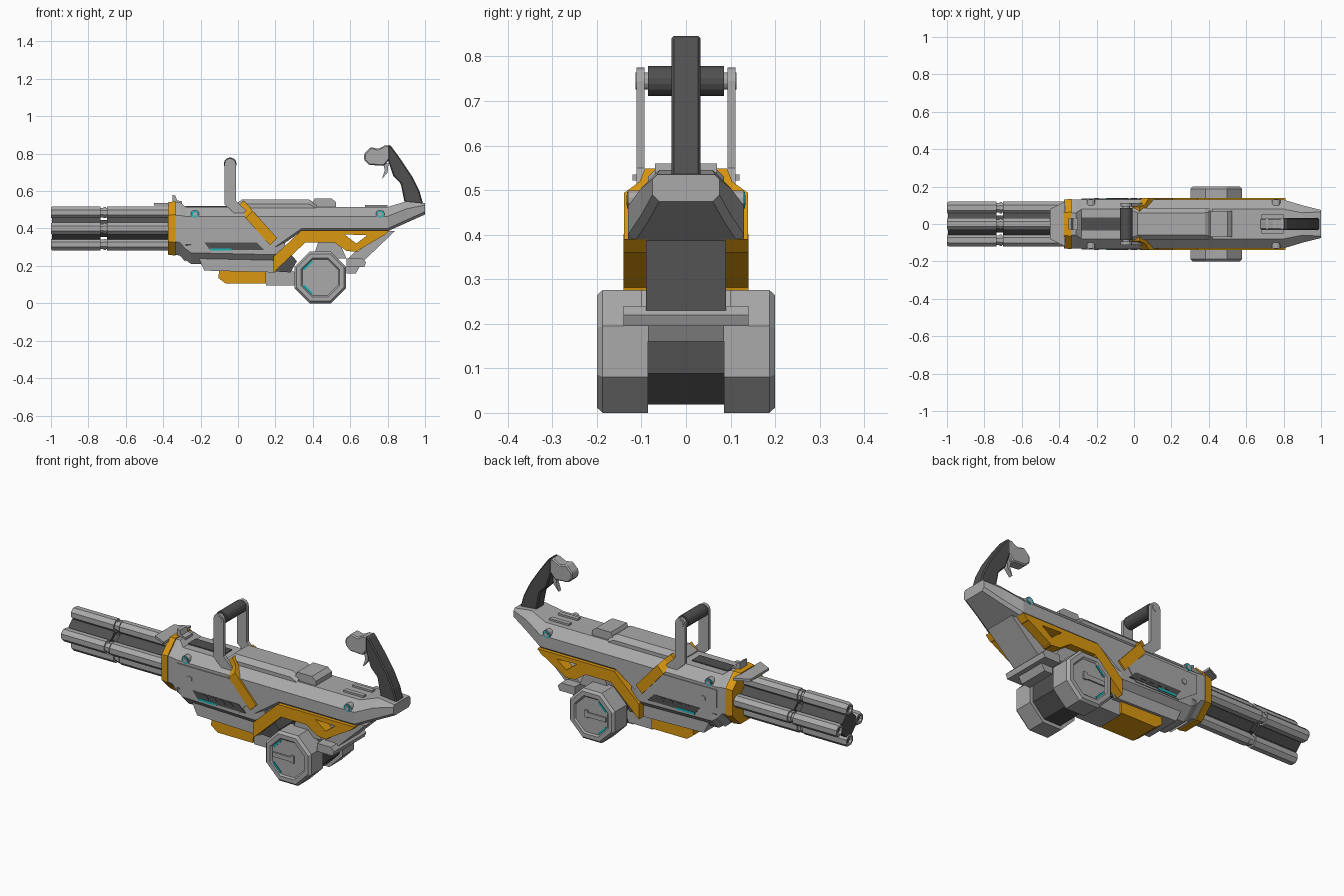
import bpy, bmesh, math
from mathutils import Vector

cube = bpy.data.objects.get("Cube")
if cube:
    bpy.data.objects.remove(cube, do_unlink=True)


def material(name, red, green, blue):
    mat = bpy.data.materials.new(name)
    mat.use_nodes = True
    mat.diffuse_color = (red, green, blue, 1)
    shader = mat.node_tree.nodes["Principled BSDF"]
    shader.inputs["Base Color"].default_value = mat.diffuse_color
    shader.inputs["Roughness"].default_value = .6
    return mat


GREY = material("light grey", .4, .4, .4)
DARK = material("dark grey", .08, .08, .08)
ORANGE = material("orange", .7, .31, .005)
CYAN = material("cyan", .01, .45, .48)

SIDE = .13      # half width of the body
FRAME = .14     # outer face of the orange frame
DECK = .515     # top of the body
AXIS = .4       # height of the barrel axis


def loft(name, rings, mat, closed=False):
    """Skin a row of equal rings, then cap the ends or join them up."""
    bm = bmesh.new()
    rows = [[bm.verts.new(point) for point in ring] for ring in rings]
    pairs = list(zip(rows, rows[1:]))
    if closed:
        pairs.append((rows[-1], rows[0]))
    else:
        bm.faces.new(rows[0])
        bm.faces.new(rows[-1])
    for near, far in pairs:
        for i in range(len(near)):
            bm.faces.new((near[i - 1], near[i], far[i], far[i - 1]))
    bmesh.ops.recalc_face_normals(bm, faces=bm.faces)
    mesh = bpy.data.meshes.new(name)
    bm.to_mesh(mesh)
    bm.free()
    mesh.materials.append(mat)
    ob = bpy.data.objects.new(name, mesh)
    bpy.context.scene.collection.objects.link(ob)
    return ob


def hull(name, stations, mat, keel=.03):
    """Loft eight-sided sections given as x, bottom, top, half width, top chamfer."""
    rings = []
    for x, low, high, wide, cut in stations:
        half = [(wide - keel, low), (wide, low + keel), (wide, high - cut), (wide - cut, high)]
        rings.append([(x, y, z) for y, z in half] + [(x, -y, z) for y, z in reversed(half)])
    return loft(name, rings, mat)


def prism(name, outline, inner, outer, mat, bevel=0):
    """Extrude an x-z outline between two y values."""
    ob = loft(name, [[(x, y, z) for x, z in outline] for y in (inner, outer)], mat)
    if bevel:
        mod = ob.modifiers.new("edge", "BEVEL")
        mod.width, mod.segments = bevel, 1


def block(name, outline, half, mat, bevel=0):
    """Extrude an outline evenly across the centre line."""
    prism(name, outline, -half, half, mat, bevel)


def pair(name, outline, inner, outer, mat):
    """Extrude an outline on both flanks."""
    for tag, side in (("left", 1), ("right", -1)):
        prism(name + "_" + tag, outline, side * inner, side * outer, mat)


def box(left, right, low, high):
    return [(left, low), (right, low), (right, high), (left, high)]


def lathe(name, profile, centre, mat, across=False, sides=8, closed=False):
    """Turn a profile of (distance, radius) about the x axis, or y if across."""
    rings = []
    for along, radius in profile:
        ring = []
        for i in range(sides):
            angle = math.tau * (i + .5) / sides
            u, v = radius * math.cos(angle), radius * math.sin(angle)
            ring.append(Vector((u, along, v) if across else (along, u, v)) + Vector(centre))
        rings.append(ring)
    return loft(name, rings, mat, closed)


def rod(name, start, end, radius, centre, mat, across=False, sides=8):
    return lathe(name, [(start, radius), (end, radius)], centre, mat, across, sides)


# Barrel cluster: four tubes round a dark core, necked at the clamp
TUBE = .036
NECK, CLAMP, ROOT = -.735, -.7, -.36
for name, start, end, radius in (("core_front", -.995, NECK, .065), ("core_neck", NECK, CLAMP, .05),
                                 ("core_rear", CLAMP, ROOT, .065)):
    rod(name, start, end, radius, (0, 0, AXIS), DARK)
for i in range(4):
    angle = i * math.pi / 2
    centre = (0, .087 * math.cos(angle), AXIS + .085 * math.sin(angle))
    lathe(f"muzzle_tube_{i}", [(-.96, .02), (-1, .02), (-1, .03), (-.99, TUBE), (NECK, TUBE), (NECK, .02)],
          centre, GREY, closed=True)
    rod(f"tube_neck_{i}", NECK, CLAMP, .027, centre, GREY)
    rod(f"tube_collar_{i}", NECK + .015, CLAMP - .005, .032, centre, GREY)
    rod(f"rear_tube_{i}", CLAMP, ROOT, TUBE, centre, GREY)
    rod(f"bore_ring_{i}", -.985, -.96, .02, centre, CYAN)
    rod(f"bore_{i}", -.988, -.96, .013, centre, DARK)

# Front collar, housing, lip and sight
hull("front_collar", [(-.375, .26, .54, SIDE, .07), (-.335, .255, .545, .135, .07)], ORANGE, .07)
hull("front_housing", [(-.335, .26, .54, SIDE, .07), (-.31, .255, .54, SIDE, .07),
                       (-.28, .22, DECK, SIDE, .05)], GREY, .07)
loft("front_lip", [[(-.45, -.08, z), (-.37, -.12, z), (-.37, .12, z), (-.45, .08, z)]
                   for z in (.522, .535)], GREY)
block("sight", [(-.35, .53), (-.35, .58), (-.335, .575), (-.325, .55), (-.3, .545), (-.3, .53)],
      .03, GREY)

# Main body, tapering into the stock
hull("upper_body", [(-.29, .3, DECK, SIDE, .05), (.19, .28, DECK, SIDE, .05), (.34, .385, DECK, SIDE, .05),
                    (.8, .385, DECK, SIDE, .05), (.9, .43, .545, .1, .04)], GREY, .015)
hull("stock_end", [(.9, .43, .545, .1, .04), (1, .475, .535, .075, .01)], GREY, .015)
hull("lower_body", [(-.3, .245, .35, .12, .02), (-.25, .21, .35, SIDE, .02), (.19, .2, .35, SIDE, .02),
                    (.25, .22, .34, .12, .02)], GREY, .06)
block("belly", [(-.21, .24), (-.18, .175), (.2, .165), (.24, .24)], .1, GREY)
block("belly_rear", [(.15, .2), (.15, .095), (.3, .095), (.32, .15), (.24, .22)], .075, GREY)
block("belly_pod", [(-.1, .19), (.15, .19), (.15, .105), (-.065, .105), (-.105, .135)], .085, ORANGE)

# Top cover, rear clamp and slot
hull("top_cover", [(-.02, .49, .52, .085, .01), (.02, .49, .555, .085, .025), (.38, .49, .555, .085, .025),
                   (.42, .49, .53, .085, .02)], GREY, .005)
block("top_clamp", [(.38, .5), (.41, .56), (.5, .56), (.525, .54), (.525, .5)], .07, GREY)
block("top_slot", box(-.28, -.06, .5, DECK + .005), .035, DARK)
pair("rear_clip", box(.68, .8, .5, .525), .025, .05, GREY)

# Side panels, vents and light strips
pair("side_panel", [(-.28, .45), (.04, .45), (.15, .34), (.1, .275), (-.17, .275), (-.28, .35)],
     .12, SIDE + .005, GREY)
pair("side_vent", [(-.18, .325), (.1, .325), (.14, .285), (-.15, .285)], SIDE, SIDE + .007, DARK)
for i in range(4):
    x = -.12 + i * .05
    pair(f"vent_slat_{i}", [(x, .32), (x + .025, .32), (x + .04, .3), (x + .015, .3)],
         SIDE, SIDE + .009, DARK)
pair("side_light", box(-.15, -.035, .281, .293), SIDE, SIDE + .009, CYAN)

# Round lamps and bolts on both flanks
for tag, side in (("left", 1), ("right", -1)):
    for place, x in (("front", -.23), ("rear", .76)):
        for part, radius, height, mat in (("rim", .023, 0, GREY), ("ring", .019, .002, CYAN),
                                          ("cap", .012, .004, GREY)):
            rod(f"{place}_lamp_{part}_{tag}", side * .1, side * (SIDE + height), radius,
                (x, 0, .477), mat, across=True, sides=12)
    rod("side_bolt_" + tag, side * .12, side * FRAME, .016, (-.2, 0, .385), GREY, across=True, sides=6)

# Orange side frame: a bent band and three bars round an open window
INSET = .085
pair("frame_band", [(.19, .165), (.19, .25), (.34, .39), (.56, .39), (.56, .345), (.51, .325), (.36, .325)],
     INSET, FRAME, ORANGE)
pair("frame_top", [(.53, .39), (.81, .39), (.78, .36), (.53, .37)], INSET, FRAME, ORANGE)
pair("frame_front", [(.5, .375), (.56, .375), (.645, .31), (.64, .275), (.58, .28), (.5, .335)],
     INSET, FRAME, ORANGE)
pair("frame_rear", [(.79, .37), (.7, .37), (.62, .31), (.63, .275)], INSET, FRAME, ORANGE)

# Struts joining the drum to the body
block("front_strut", [(.2, .17), (.2, .28), (.25, .3), (.315, .225), (.28, .165)], .09, DARK)
block("drum_mount", [(.4, .24), (.43, .33), (.54, .33), (.58, .24)], .1, GREY)
block("rear_ramp", [(.84, .387), (.79, .387), (.63, .27), (.67, .225)], .09, GREY)
block("rear_bracket", [(.58, .23), (.63, .28), (.67, .23), (.63, .16), (.58, .16)], INSET, GREY)
block("rear_plate", [(.58, .24), (.665, .24), (.685, .22), (.675, .195), (.58, .195)], FRAME, GREY)

# Octagonal drum with bevelled, dished end caps
DRUM_X, DRUM_Z = .44, .138
DRUM_RADIUS = DRUM_Z / math.cos(math.pi / 8)
DRUM_END = .2
drum_centre = (DRUM_X, 0, DRUM_Z)
rod("drum_core", -.09, .09, DRUM_RADIUS - .02, drum_centre, DARK, across=True)
for tag, side in (("left", 1), ("right", -1)):
    cap = [(INSET, 0), (DRUM_END - .013, 0), (DRUM_END, .013), (DRUM_END, .037), (DRUM_END - .008, .045)]
    lathe("drum_" + tag, [(side * y, DRUM_RADIUS - inset) for y, inset in cap], drum_centre, GREY, across=True)
pair("drum_key", box(DRUM_X - .09, DRUM_X + .02, DRUM_Z - .01, DRUM_Z + .015), .18, DRUM_END, GREY)
pair("drum_key_head", box(DRUM_X + .02, DRUM_X + .04, DRUM_Z - .015, DRUM_Z + .025), .18, DRUM_END, GREY)
for place, flip in (("upper", 1), ("lower", -1)):
    strip = [(-.092, .046), (-.046, .092), (-.039, .085), (-.085, .039)]
    pair(f"drum_light_{place}", [(DRUM_X + x, DRUM_Z + flip * z) for x, z in strip],
         .187, DRUM_END - .003, CYAN)

# Carry handle: dark grip, rounded arms and orange straps tucked behind the arms
GRIP_X, GRIP_Z = -.042, .745
grip_centre = (GRIP_X, 0, GRIP_Z)
rod("carry_grip", -INSET, INSET, .034, grip_centre, DARK, across=True, sides=16)
rod("carry_pin", -.113, .113, .02, grip_centre, GREY, across=True, sides=12)
arc = [(GRIP_X + .03 * math.cos(math.pi * i / 6), GRIP_Z + .03 * math.sin(math.pi * i / 6)) for i in range(7)]
pair("carry_arm", arc + [(-.072, .53), (.03, .435), (.065, .475), (-.012, .55)], .093, .111, GREY)
for tag, side in (("left", 1), ("right", -1)):
    rings = []
    for x, y, z in ((.01, .078, .53), (.04, .09, .5), (.06, .125, .475), (.19, .125, .33)):
        rings.append([(x + across, side * (y + out), z + across)
                      for across, out in ((-.019, -.02), (.019, -.02), (.019, .014), (-.019, .014))])
    loft("shoulder_strap_" + tag, rings, ORANGE)

# Rear grip with trigger head
block("rear_grip", [(.8, .847), (.815, .845), (.87, .77), (.93, .68), (.97, .6), (.99, .53), (.89, .54),
                    (.87, .64), (.83, .68), (.8, .77)], .033, DARK, .006)
block("trigger_head", [(.675, .8), (.71, .835), (.75, .825), (.79, .847), (.81, .84), (.81, .77),
                       (.78, .735), (.7, .74), (.675, .765)], .031, GREY, .006)
block("trigger", [(.775, .75), (.805, .75), (.8, .7), (.77, .665), (.785, .71)], .012, GREY)
